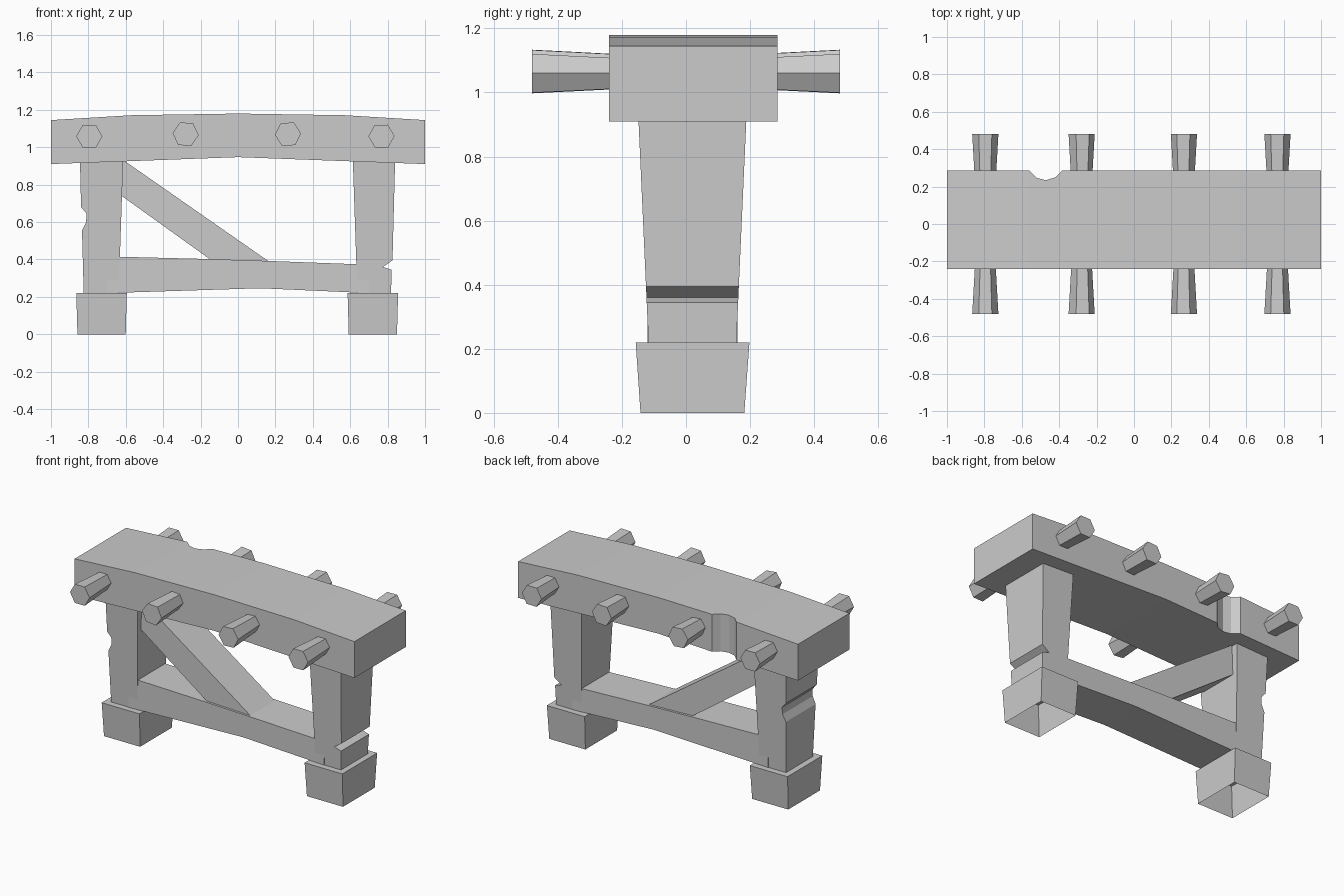
import bpy, bmesh
from math import cos, sin, radians

if "Cube" in bpy.data.objects:
    bpy.data.objects.remove(bpy.data.objects["Cube"])


def loft(name, rings, caps=(True, True)):
    """Skin a list of equal-length point rings, optionally capping each end."""
    bm = bmesh.new()
    vs = [[bm.verts.new(p) for p in r] for r in rings]
    n = len(rings[0])
    for a, b in zip(vs, vs[1:]):
        for i in range(n):
            j = (i + 1) % n
            bm.faces.new((a[i], a[j], b[j], b[i]))
    if caps[0]:
        bm.faces.new(vs[0][::-1])
    if caps[1]:
        bm.faces.new(vs[-1])
    bmesh.ops.recalc_face_normals(bm, faces=bm.faces)
    me = bpy.data.meshes.new(name)
    bm.to_mesh(me)
    bm.free()
    ob = bpy.data.objects.new(name, me)
    bpy.context.collection.objects.link(ob)
    return ob


def interp(x, pts):
    for (x0, y0), (x1, y1) in zip(pts, pts[1:]):
        if x <= x1:
            return y0 + (y1 - y0) * (x - x0) / (x1 - x0)
    return pts[-1][1]


def section(z, x0, x1, y0, y1):
    return [(x0, y0, z), (x1, y0, z), (x1, y1, z), (x0, y1, z)]


def slab(name, profile, y0, y1):
    return loft(name, [[(x, y, z) for x, z in profile] for y in (y0, y1)])


# Arched top beam with a chip out of its back edge
top = [(-1, 1.145), (-.57, 1.171), (0, 1.18), (.57, 1.171), (1, 1.145)]
bottom = [(-1, .91), (0, .947), (1, .91)]
back = [(-1, .285), (-.56, .285), (-.52, .246), (-.47, .234),
        (-.42, .25), (-.385, .285), (1, .285)]
stations = sorted({p[0] for p in top + bottom + back})
rings = []
for x in stations:
    zt, zb, yb = interp(x, top), interp(x, bottom), interp(x, back)
    rings.append([(x, -.24, zb), (x, yb, zb), (x, yb, zt), (x, -.24, zt)])
loft("top_beam", rings)

# Legs: tapered posts, each with a notch on the outer side
inner = [(.22, .638), (.93, .614)]
depth = [(.22, .137), (.93, .169)]
outer_left = [(.22, .825), (.555, .834), (.60, .812), (.645, .81),
              (.68, .839), (.93, .845)]
outer_right = [(.22, .818), (.345, .822), (.36, .775), (.395, .826), (.93, .84)]
for name, side, outer in (("left_leg", -1, outer_left), ("right_leg", 1, outer_right)):
    loft(name, [section(z, side * interp(z, inner), side * xo,
                        .02 - interp(z, depth), .02 + interp(z, depth))
                for z, xo in outer], (False, False))

# Feet: flared blocks, hollow from below
for name, s in (("left_foot", -.0085), ("right_foot", 0)):
    side = -1 if s else 1
    loft(name, [section(0, side * (.592 - s), side * (.85 - s), -.142, .182),
                section(.22, side * (.586 - s), side * (.856 - s), -.157, .198)],
         (False, True))

# Lower rail and diagonal brace
slab("lower_rail", [(-.7, .22), (.12, .246), (.7, .22), (.7, .372),
                    (.16, .392), (-.15, .402), (-.7, .416)], -.12, .16)
slab("diagonal_brace", [(-.66, .964), (-.66, .767), (-.1, .365), (.2, .365)], -.105, .145)

# Hexagonal pegs, flaring outward on both sides
for i, (px, pz, turn) in enumerate([(-.795, 1.058, 0), (-.28, 1.07, -5),
                                    (.267, 1.07, 3), (.767, 1.059, 1)]):
    for side, label in ((-1, "front"), (1, "back")):
        loft(f"{label}_peg_{i + 1}",
             [[(px + r * cos(radians(60 * k + turn)), y,
                pz + r * sin(radians(60 * k + turn))) for k in range(6)]
              for y, r in ((side * .2, .054), (side * .48, .07))])
